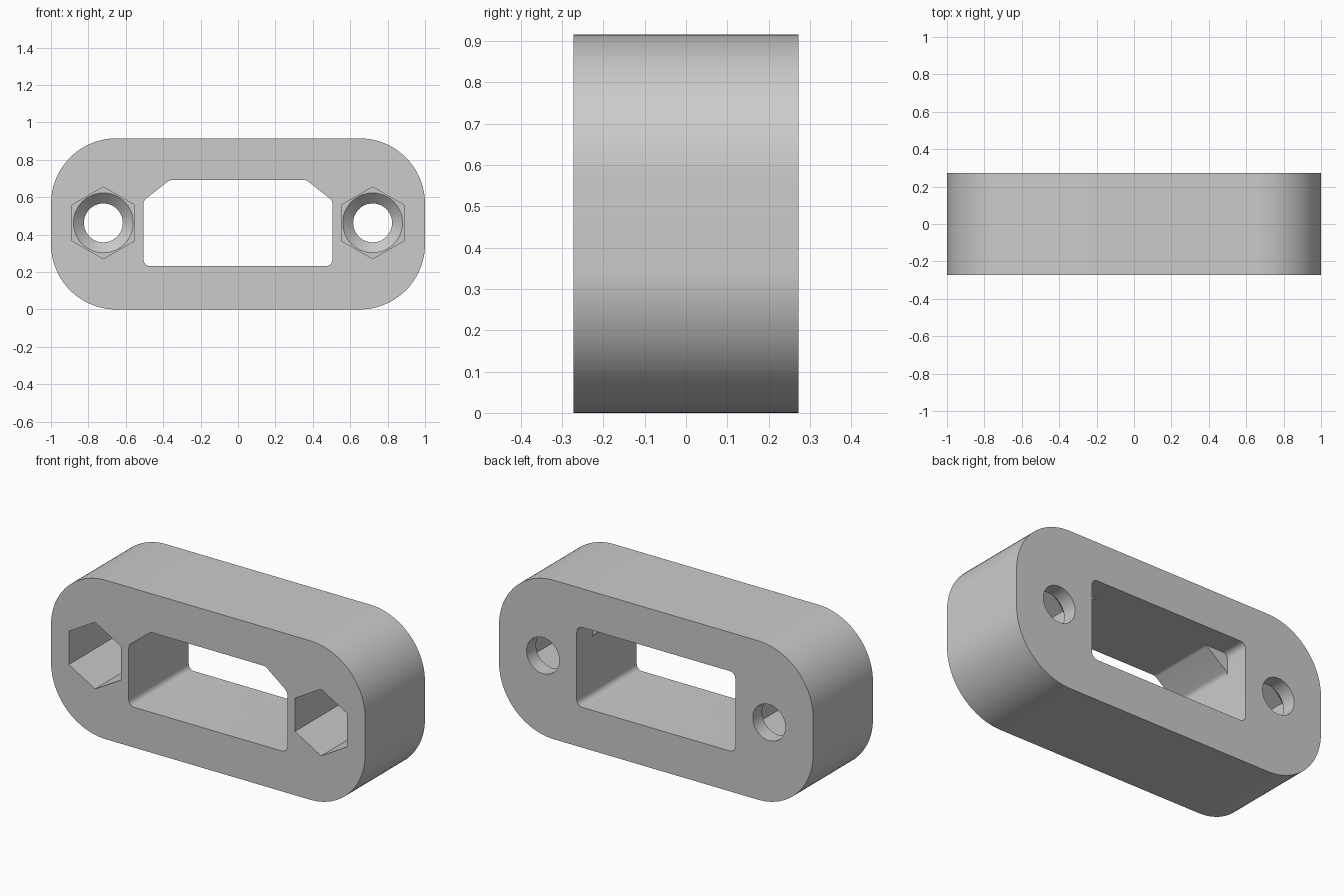
import bpy, bmesh, math
from mathutils import Vector

cube = bpy.data.objects.get("Cube")
if cube:
    bpy.data.objects.remove(cube, do_unlink=True)

DEPTH, HEIGHT = 0.545, 0.915
FRONT, BACK = -DEPTH / 2, DEPTH / 2
HOLE_X, HOLE_Z = 0.72, 0.463

grey = bpy.data.materials.new("plain_grey")
grey.use_nodes = True
grey.diffuse_color = (0.6, 0.6, 0.6, 1)
grey.node_tree.nodes["Principled BSDF"].inputs["Base Color"].default_value = grey.diffuse_color


def rounded(corners, steps):
    """Outline of (x, z, radius) corners, each replaced by a tangent arc."""
    pts = []
    for i, (x, z, r) in enumerate(corners):
        p = Vector((x, z))
        a = (Vector(corners[i - 1][:2]) - p).normalized()
        b = (Vector(corners[(i + 1) % len(corners)][:2]) - p).normalized()
        half = a.angle(b) / 2
        centre = p + (a + b).normalized() * r / math.sin(half)
        start = p + a * r / math.tan(half) - centre
        end = p + b * r / math.tan(half) - centre
        for k in range(steps + 1):
            t = k / steps
            sweep = math.pi - 2 * half
            pts.append(centre + (start * math.sin((1 - t) * sweep)
                                 + end * math.sin(t * sweep)) / math.sin(sweep))
    return pts


def ring(radius, count, x):
    """Regular outline with a point at the top."""
    return [Vector((x + radius * math.sin(math.tau * k / count),
                    HOLE_Z + radius * math.cos(math.tau * k / count))) for k in range(count)]


def loft(name, sections):
    """Closed solid through (y, outline) sections."""
    bm = bmesh.new()
    loops = [[bm.verts.new((p.x, y, p.y)) for p in pts] for y, pts in sections]
    for lo, hi in zip(loops, loops[1:]):
        for i in range(len(lo)):
            bm.faces.new((lo[i - 1], lo[i], hi[i], hi[i - 1]))
    bm.faces.new(loops[0])
    bm.faces.new(loops[-1])
    bmesh.ops.recalc_face_normals(bm, faces=bm.faces)
    mesh = bpy.data.meshes.new(name)
    bm.to_mesh(mesh)
    bm.free()
    mesh.materials.append(grey)
    obj = bpy.data.objects.new(name, mesh)
    bpy.context.collection.objects.link(obj)
    return obj


def cut(body, cutter):
    cutter.hide_render = True
    mod = body.modifiers.new("cut", "BOOLEAN")
    mod.operation, mod.solver, mod.object = "DIFFERENCE", "EXACT", cutter
    bpy.context.view_layer.objects.active = body
    bpy.ops.object.modifier_apply(modifier=mod.name)
    bpy.data.objects.remove(cutter, do_unlink=True)


# Rounded block
R = 0.35
outline = rounded([(-1, 0, R), (1, 0, R), (1, HEIGHT, R), (-1, HEIGHT, R)], 24)
block = loft("connector_block", [(FRONT, outline), (BACK, outline)])

# Central window: clipped upper corners in front, square corners at the back
W, LOW, TOP, F = 0.505, 0.232, 0.692, 0.035
clipped = rounded([(-W, LOW, F), (W, LOW, F), (W, 0.582, F), (0.365, TOP, F),
                   (-0.365, TOP, F), (-W, 0.582, F)], 6)
square = rounded([(-W, LOW, F), (W, LOW, F), (W, TOP, F), (-W, TOP, F)], 6)
cut(block, loft("window_cutter", [(FRONT - 0.1, clipped), (BACK + 0.1, clipped)]))
cut(block, loft("recess_cutter", [(0.13, square), (BACK + 0.1, square)]))

# Nut pockets with countersunk screw holes
FLOOR = FRONT + 0.405
for x in (-HOLE_X, HOLE_X):
    cut(block, loft("nut_cutter", [(FRONT - 0.1, ring(0.192, 6, x)), (FLOOR, ring(0.192, 6, x))]))
    cut(block, loft("screw_cutter", [(FLOOR - 0.1, ring(0.16, 48, x)), (FLOOR, ring(0.16, 48, x)),
                                     (FLOOR + 0.055, ring(0.104, 48, x)),
                                     (BACK + 0.1, ring(0.104, 48, x))]))

bpy.ops.object.select_all(action="DESELECT")
block.select_set(True)
bpy.context.view_layer.objects.active = block
bpy.ops.object.shade_smooth_by_angle(angle=math.radians(25))
